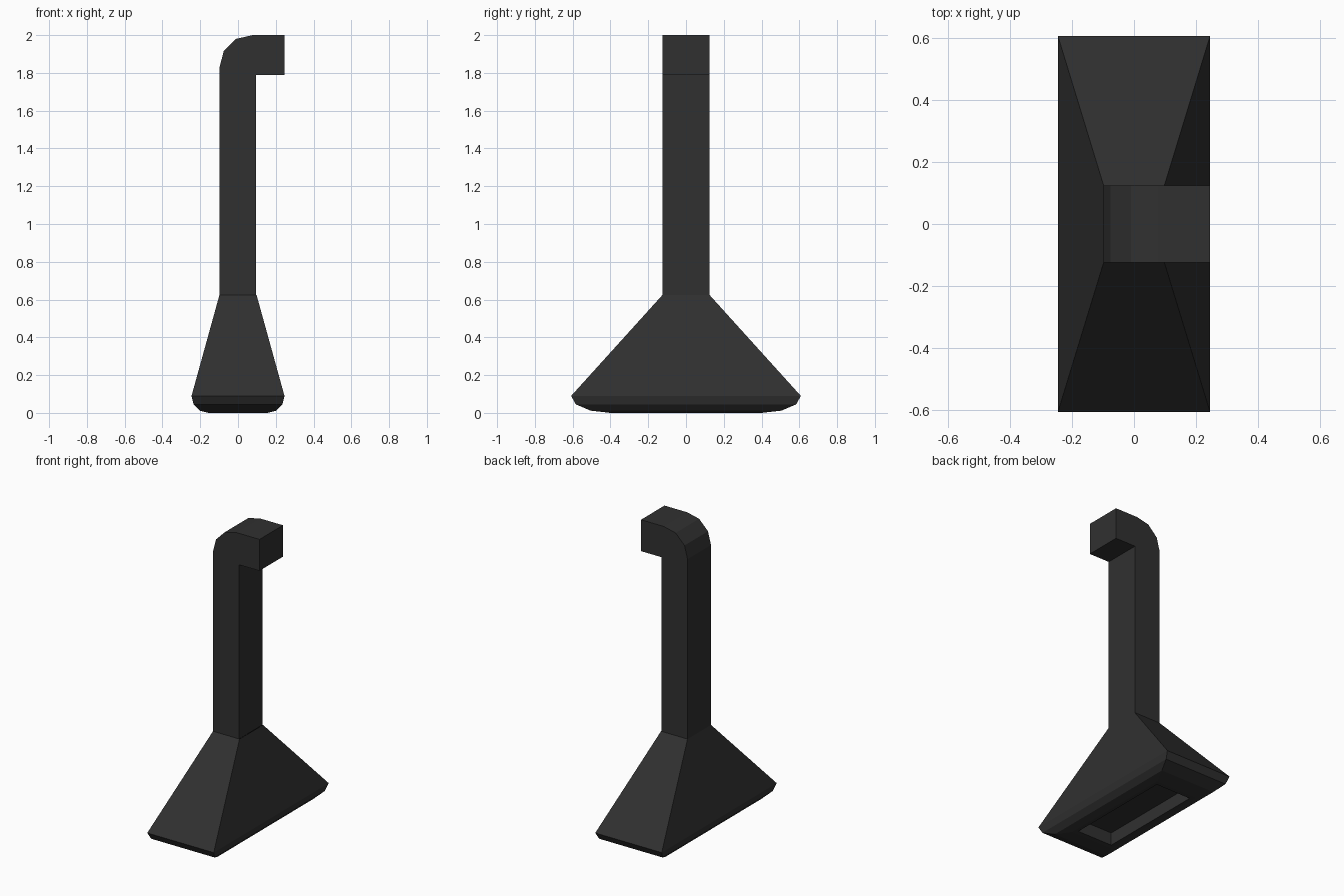
import bpy, bmesh

if "Cube" in bpy.data.objects:
    bpy.data.objects.remove(bpy.data.objects["Cube"])

black = bpy.data.materials.new("matte black metal")
black.diffuse_color = (0.03, 0.03, 0.03, 1)
black.use_nodes = True
black.node_tree.nodes["Principled BSDF"].inputs["Base Color"].default_value = black.diffuse_color


def finish(name, bm):
    bmesh.ops.recalc_face_normals(bm, faces=bm.faces)
    mesh = bpy.data.meshes.new(name)
    bm.to_mesh(mesh)
    bm.free()
    mesh.materials.append(black)
    obj = bpy.data.objects.new(name, mesh)
    bpy.context.collection.objects.link(obj)
    return obj


def rect(bm, hx, hy, z):
    return [bm.verts.new((sx * hx, sy * hy, z))
            for sx, sy in ((-1, -1), (1, -1), (1, 1), (-1, 1))]


# Hood: stacked rectangles from the filter recess ceiling, round the lip, up to the neck
bm = bmesh.new()
levels = [(0.13, 0.37, 0.085), (0.13, 0.37, 0.0), (0.155, 0.40, 0.0),
          (0.203, 0.505, 0.012), (0.235, 0.583, 0.045),
          (0.246, 0.608, 0.09), (0.098, 0.124, 0.625)]
rings = [rect(bm, *lv) for lv in levels]
for a, b in zip(rings, rings[1:]):
    for i in range(4):
        j = (i + 1) % 4
        bm.faces.new((a[i], a[j], b[j], b[i]))
bm.faces.new(rings[0])   # recess ceiling
finish("hood", bm)

# Duct: side profile with a faceted elbow, extruded along y
bm = bmesh.new()
profile = [(-0.098, 0.625), (0.096, 0.625), (0.096, 1.79), (0.246, 1.79),
           (0.246, 2.0), (0.078, 2.0), (-0.01, 1.98), (-0.076, 1.914),
           (-0.098, 1.828)]
face = bm.faces.new([bm.verts.new((x, -0.124, z)) for x, z in profile])
ext = bmesh.ops.extrude_face_region(bm, geom=[face], use_keep_orig=True)
moved = [g for g in ext["geom"] if isinstance(g, bmesh.types.BMVert)]
bmesh.ops.translate(bm, verts=moved, vec=(0, 0.248, 0))
finish("exhaust_duct", bm)
